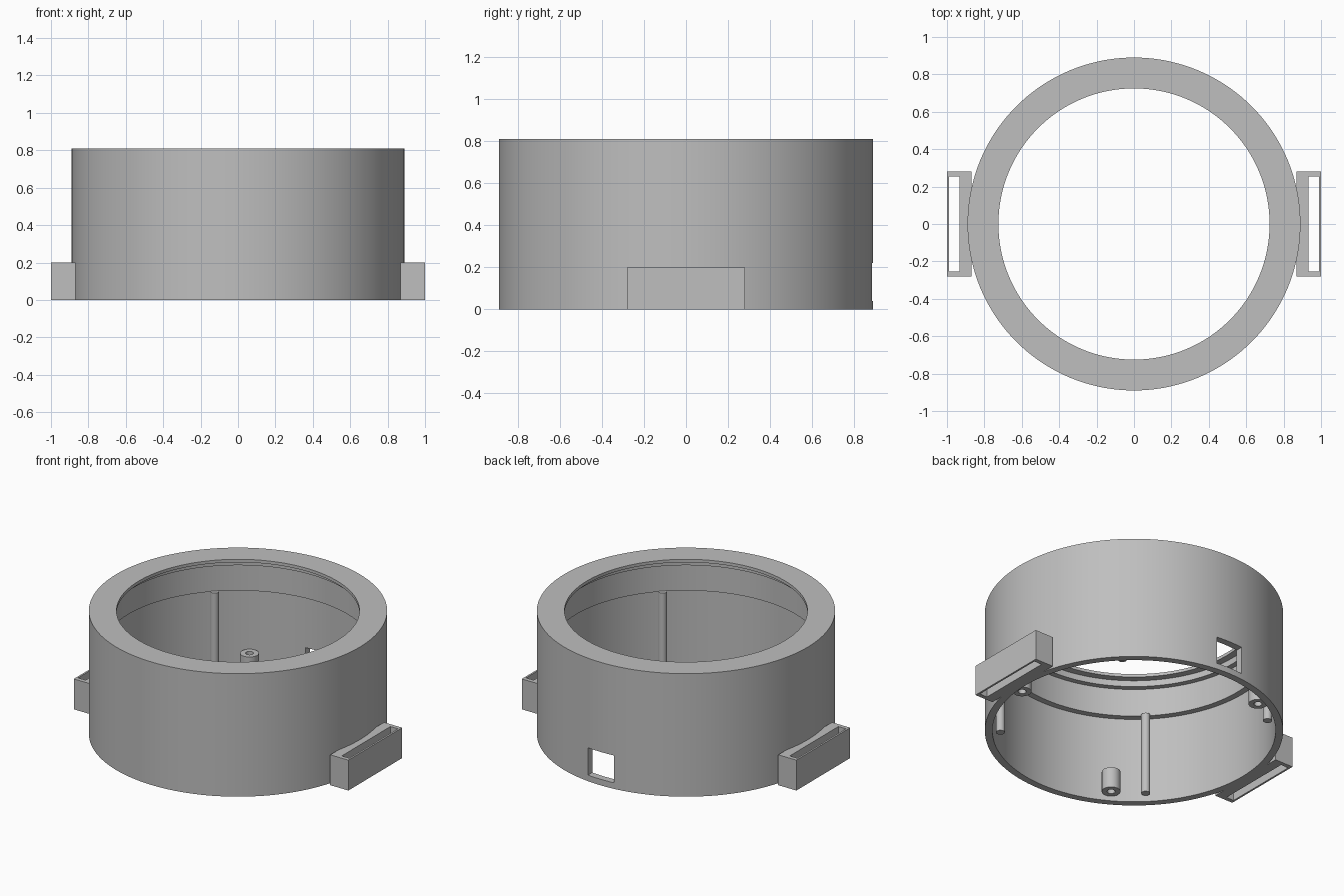
import bpy
import bmesh
from math import cos, sin, tau, radians

cube = bpy.data.objects.get("Cube")
if cube:
    bpy.data.objects.remove(cube, do_unlink=True)

# Single grey plastic
GREY = (0.52, 0.52, 0.52, 1.0)
grey = bpy.data.materials.new("grey_plastic")
grey.use_nodes = True
grey.diffuse_color = GREY
bsdf = next(n for n in grey.node_tree.nodes if n.type == 'BSDF_PRINCIPLED')
bsdf.inputs["Base Color"].default_value = GREY
bsdf.inputs["Roughness"].default_value = 0.6


def finish(name, bm):
    """Turn a bmesh into a shaded, coloured object."""
    bmesh.ops.recalc_face_normals(bm, faces=bm.faces)
    mesh = bpy.data.meshes.new(name)
    bm.to_mesh(mesh)
    bm.free()
    mesh.materials.append(grey)
    obj = bpy.data.objects.new(name, mesh)
    bpy.context.collection.objects.link(obj)
    return obj


def activate(obj):
    bpy.ops.object.select_all(action='DESELECT')
    obj.select_set(True)
    bpy.context.view_layer.objects.active = obj


def smooth(obj):
    activate(obj)
    bpy.ops.object.shade_smooth_by_angle(angle=radians(30))


def circle(r, n, cx=0.0, cy=0.0):
    return [(cx + r * cos(tau * i / n), cy + r * sin(tau * i / n)) for i in range(n)]


def rectangle(x0, x1, y0, y1):
    return [(x0, y0), (x1, y0), (x1, y1), (x0, y1)]


def closed_rings(name, rings):
    """Join a closed series of (outline, z) rings into a hollow solid."""
    bm = bmesh.new()
    loops = [[bm.verts.new((x, y, z)) for x, y in outline] for outline, z in rings]
    for k, a in enumerate(loops):
        b = loops[(k + 1) % len(loops)]
        n = len(a)
        for i in range(n):
            j = (i + 1) % n
            bm.faces.new((a[i], a[j], b[j], b[i]))
    return finish(name, bm)


def tube(name, outer, inner, z0, z1):
    return closed_rings(name, [(outer, z0), (outer, z1), (inner, z1), (inner, z0)])


# Round case with a stepped bore: wide below, narrowing to the top lip
HEIGHT = 0.81
profile = [(0.89, 0), (0.89, HEIGHT), (0.725, HEIGHT), (0.725, 0.79), (0.77, 0.79),
           (0.77, 0.75), (0.805, 0.75), (0.805, 0.567), (0.845, 0.567), (0.845, 0)]
case = closed_rings("case", [(circle(r, 144), z) for r, z in profile])

# Square port through the back wall
bm = bmesh.new()
bmesh.ops.create_cube(bm, size=1)
for v in bm.verts:
    v.co = (v.co.x * 0.19, 0.87 + v.co.y * 0.3, 0.13 + v.co.z * 0.18)
cutter = finish("port_cutter", bm)
cutter.hide_render = True
cut = case.modifiers.new("port", 'BOOLEAN')
cut.operation = 'DIFFERENCE'
cut.solver = 'EXACT'
cut.object = cutter
activate(case)
bpy.ops.object.modifier_apply(modifier=cut.name)
bpy.data.objects.remove(cutter, do_unlink=True)
smooth(case)

# Slotted strap lugs on both sides
for side, s in (("left", 1), ("right", -1)):
    tube(side + "_strap_lug",
         rectangle(s * 0.868, s * 1.0, -0.28, 0.28),
         rectangle(s * 0.933, s * 0.988, -0.253, 0.253), 0, 0.2)

# Four slim rods hanging from the inner ledge, on the diagonals
for i in range(4):
    a = radians(45 + 90 * i)
    bm = bmesh.new()
    bmesh.ops.create_cone(bm, cap_ends=True, segments=24,
                          radius1=0.027, radius2=0.027, depth=0.54)
    bmesh.ops.translate(bm, verts=bm.verts, vec=(0.8 * cos(a), 0.8 * sin(a), 0.3))
    smooth(finish("rod_%d" % (i + 1), bm))

# Three hollow screw bosses against the wall
for i, deg in enumerate((-8, 120, 240)):
    x, y = 0.787 * cos(radians(deg)), 0.787 * sin(radians(deg))
    smooth(tube("screw_boss_%d" % (i + 1), circle(0.056, 32, x, y),
                circle(0.024, 32, x, y), 0.03, 0.165))
